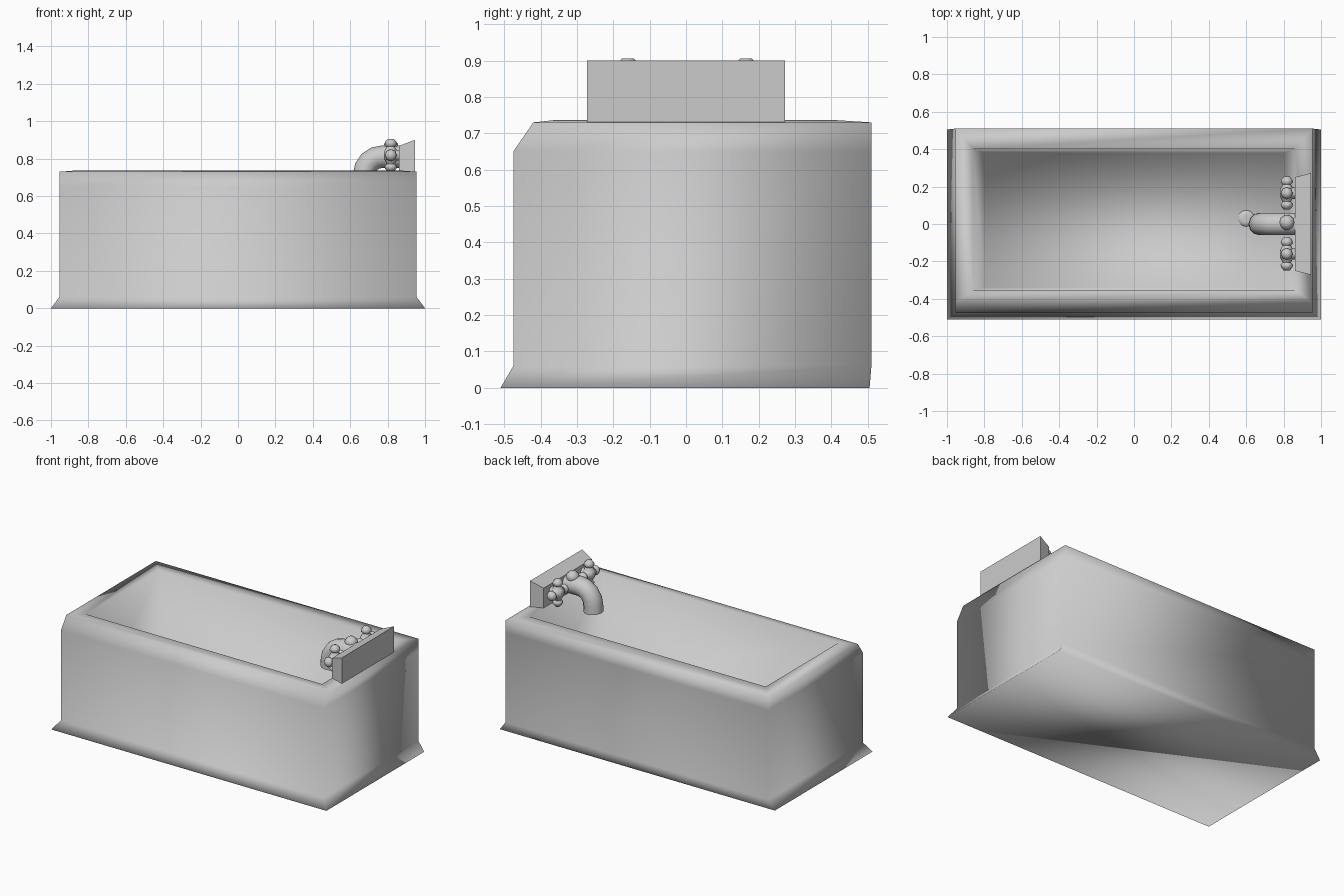
import bpy, bmesh, math
from mathutils import Vector, Matrix

if "Cube" in bpy.data.objects:
    bpy.data.objects.remove(bpy.data.objects["Cube"])


def make_object(name, bm):
    bmesh.ops.recalc_face_normals(bm, faces=bm.faces)
    mesh = bpy.data.meshes.new(name)
    bm.to_mesh(mesh)
    bm.free()
    for p in mesh.polygons:
        p.use_smooth = True
    ob = bpy.data.objects.new(name, mesh)
    bpy.context.collection.objects.link(ob)
    return ob


def loft(bm, loops):
    """Skin a list of closed point loops and cap both ends."""
    rings = [[bm.verts.new(p) for p in loop] for loop in loops]
    for a, b in zip(rings, rings[1:]):
        n = len(a)
        for i in range(n):
            bm.faces.new((a[i], a[(i + 1) % n], b[(i + 1) % n], b[i]))
    bm.faces.new(rings[0][::-1])
    bm.faces.new(rings[-1])


def lathe(bm, profile, origin, axis, sides=10):
    """Turn (radius, distance) pairs around an axis."""
    m = Matrix.Translation(origin) @ Vector(axis).to_track_quat('Z', 'Y').to_matrix().to_4x4()
    ang = [2 * math.pi * i / sides for i in range(sides)]
    loft(bm, [[m @ Vector((r * math.cos(t), r * math.sin(t), h)) for t in ang]
              for r, h in profile])


# tub shell: flared foot, bevelled front rim, flat back and ends, hollow basin
tub_rings = [  # half length, front y, back y, height
    (1.0, -.51, .505, 0), (.955, -.475, .51, .06), (.955, -.475, .51, .65),
    (.955, -.42, .51, .73), (.86, -.355, .40, .737), (.80, -.34, .38, .12)]
bm = bmesh.new()
loft(bm, [[(-x, f, z), (x, f, z), (x, b, z), (-x, b, z)] for x, f, b, z in tub_rings])
make_object("tub", bm)

# tap mounting plate, tapering towards the basin
bm = bmesh.new()
loft(bm, [[(x, -y, .725), (x, y, .725), (x, y, z), (x, -y, z)]
          for x, y, z in ((.945, .272, .90), (.86, .25, .868))])
plate = make_object("tap_plate", bm)
for p in plate.data.polygons:
    p.use_smooth = False

# curved spout swept along an arc in the xz plane
bm = bmesh.new()
path = [Vector((.88, 0, .81)), Vector((.77, 0, .81))]
path += [Vector((.77 - .095 * math.sin(a), 0, .715 + .095 * math.cos(a)))
         for a in (math.radians(d) for d in (22, 45, 68, 90))]
path.append(Vector((.672, 0, .67)))
loops = []
for i, p in enumerate(path):
    t = (path[min(i + 1, len(path) - 1)] - path[max(i - 1, 0)]).normalized()
    side = Vector((0, 1, 0))
    up = t.cross(side)
    loops.append([p + .06 * (math.cos(a) * side + math.sin(a) * up)
                  for a in (2 * math.pi * k / 12 for k in range(12))])
loft(bm, loops)
spout = make_object("spout", bm)

# small control knob above the spout
bm = bmesh.new()
lathe(bm, [(.022, -.07), (.022, -.03), (.036, -.018), (.041, 0), (.036, .018), (.018, .035)],
      (.818, .008, .862), (0, 0, 1))
knob = make_object("control_knob", bm)

# cross handles: hub on a stem with four knobbed arms
arm = [(.018, .01), (.036, .02), (.026, .038), (.022, .046), (.033, .058), (.03, .072), (.016, .088)]
handles = []
for name, y in (("front_handle", -.16), ("back_handle", .165)):
    bm = bmesh.new()
    c = Vector((.817, y, .818))
    lathe(bm, [(.03, .08), (.03, .0), (.038, -.01), (.03, -.028), (.015, -.036)], c, (1, 0, 0))
    for d in ((0, 1, 0), (0, -1, 0), (0, 0, 1), (0, 0, -1)):
        lathe(bm, arm, c, d, 8)
    handles.append(make_object(name, bm))

# drain cover on the basin floor
bm = bmesh.new()
lathe(bm, [(.045, 0), (.04, .01), (.02, .012)], (.6, .03, .118), (0, 0, 1), 12)
drain = make_object("drain", bm)

# keep hard edges crisp on the fittings
for ob in bpy.context.selected_objects:
    ob.select_set(False)
for ob in [spout, knob, drain] + handles:
    ob.select_set(True)
bpy.context.view_layer.objects.active = spout
bpy.ops.object.shade_smooth_by_angle(angle=math.radians(60))
